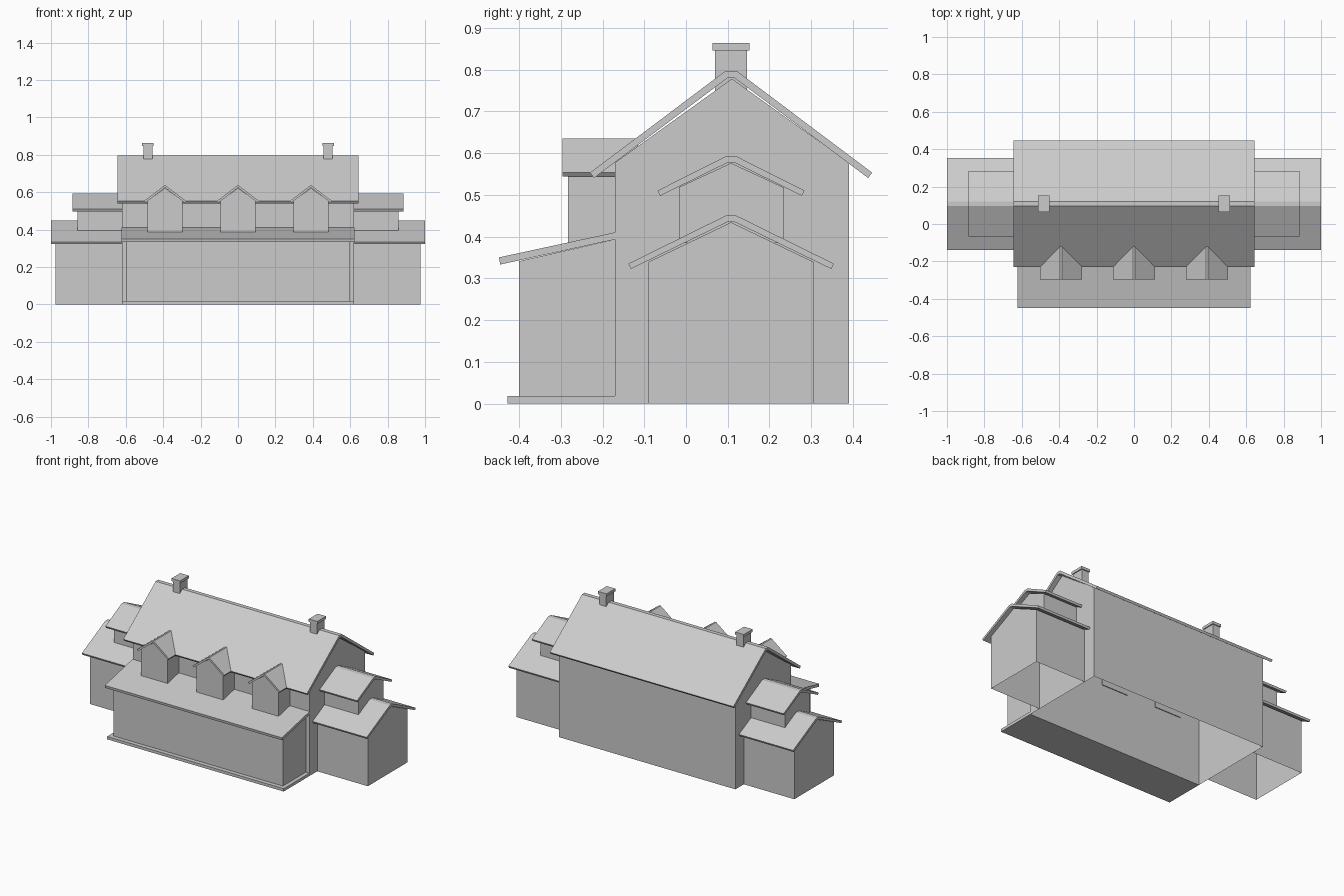
import bpy, bmesh, math

cube = bpy.data.objects.get("Cube")
if cube:
    bpy.data.objects.remove(cube, do_unlink=True)

grey = bpy.data.materials.new("plain_grey")
grey.use_nodes = True
colour = (0.6, 0.6, 0.6, 1)
grey.diffuse_color = colour
grey.node_tree.nodes["Principled BSDF"].inputs["Base Color"].default_value = colour


def prism(name, profile, axis, start, end, open_if=None):
    """Extrude a profile of (side, z) points along x or y; open_if picks faces to leave out."""
    bm = bmesh.new()
    place = (lambda s, z, a: (a, s, z)) if axis == "x" else (lambda s, z, a: (s, a, z))
    rings = [[bm.verts.new(place(s, z, a)) for s, z in profile] for a in (start, end)]
    n = len(profile)
    for ring in rings:
        bm.faces.new(ring)
    for i in range(n):
        j = (i + 1) % n
        bm.faces.new((rings[0][i], rings[0][j], rings[1][j], rings[1][i]))
    bmesh.ops.recalc_face_normals(bm, faces=bm.faces)
    if open_if:
        doomed = [f for f in bm.faces if open_if(f)]
        bmesh.ops.delete(bm, geom=doomed, context="FACES")
    mesh = bpy.data.meshes.new(name)
    bm.to_mesh(mesh)
    bm.free()
    mesh.materials.append(grey)
    obj = bpy.data.objects.new(name, mesh)
    bpy.context.collection.objects.link(obj)
    return obj


def box(name, x0, x1, y0, y1, z0, z1):
    return prism(name, [(y0, z0), (y1, z0), (y1, z1), (y0, z1)], "x", x0, x1)


def chevron(c, w, eave, ridge, flat, t):
    """Closed outline of a bent roof slab with a small flat ridge."""
    a = math.atan2(ridge - eave, w - flat)
    right = [(flat, ridge), (w, eave), (w - t * math.sin(a), eave - t * math.cos(a)),
             (flat * 0.7, ridge - t * 1.1)]
    return [(c + s, z) for s, z in right] + [(c - s, z) for s, z in reversed(right)]


def gable(c, half, base, wall, peak):
    return [(c - half, base), (c + half, base), (c + half, wall), (c, peak), (c - half, wall)]


def is_bottom(f):
    return f.normal.z < -0.9


MID = 0.108  # ridge line of the house and its wings

# Main house, hollow underneath
prism("main_walls", gable(0.11, 0.28, 0, 0.577, 0.778), "x", -0.62, 0.62, is_bottom)
prism("main_roof", chevron(MID, 0.338, 0.553, 0.797, 0.013, 0.016), "x", -0.645, 0.645)

# Front porch with lean-to roof
box("porch_floor", -0.62, 0.62, -0.427, -0.17, 0, 0.018)
prism("porch_walls", [(-0.4, 0.018), (-0.17, 0.018), (-0.17, 0.393), (-0.4, 0.341)],
      "x", -0.595, 0.595)
prism("porch_roof", [(-0.448, 0.35), (-0.17, 0.41), (-0.17, 0.393), (-0.445, 0.333)],
      "x", -0.622, 0.622)

# Two-tier wings and chimneys on each end
for side, s in (("left", 1), ("right", -1)):
    prism(side + "_wing_walls", gable(MID, 0.198, 0, 0.339, 0.434), "x", s * 0.62, s * 0.975,
          lambda f: is_bottom(f) or f.normal.x * s < -0.9)
    prism(side + "_wing_roof", chevron(MID, 0.246, 0.335, 0.45, 0.013, 0.014),
          "x", s * 0.62, s)
    prism(side + "_upper_wing_walls", gable(MID, 0.125, 0.385, 0.518, 0.576),
          "x", s * 0.62, s * 0.858)
    prism(side + "_upper_wing_roof", chevron(MID, 0.176, 0.51, 0.592, 0.013, 0.014),
          "x", s * 0.62, s * 0.884)
    x = s * 0.482
    box(side + "_chimney", x - 0.024, x + 0.024, 0.07, 0.146, 0.75, 0.846)
    box(side + "_chimney_cap", x - 0.03, x + 0.03, 0.064, 0.152, 0.846, 0.863)

# Three dormers in the front slope
for label, x in (("right", -0.39), ("middle", 0), ("left", 0.39)):
    prism(label + "_dormer_walls", gable(x, 0.093, 0.386, 0.554, 0.622), "y", -0.283, -0.165)
    prism(label + "_dormer_roof", chevron(x, 0.112, 0.553, 0.635, 0.005, 0.012),
          "y", -0.296, -0.115)
